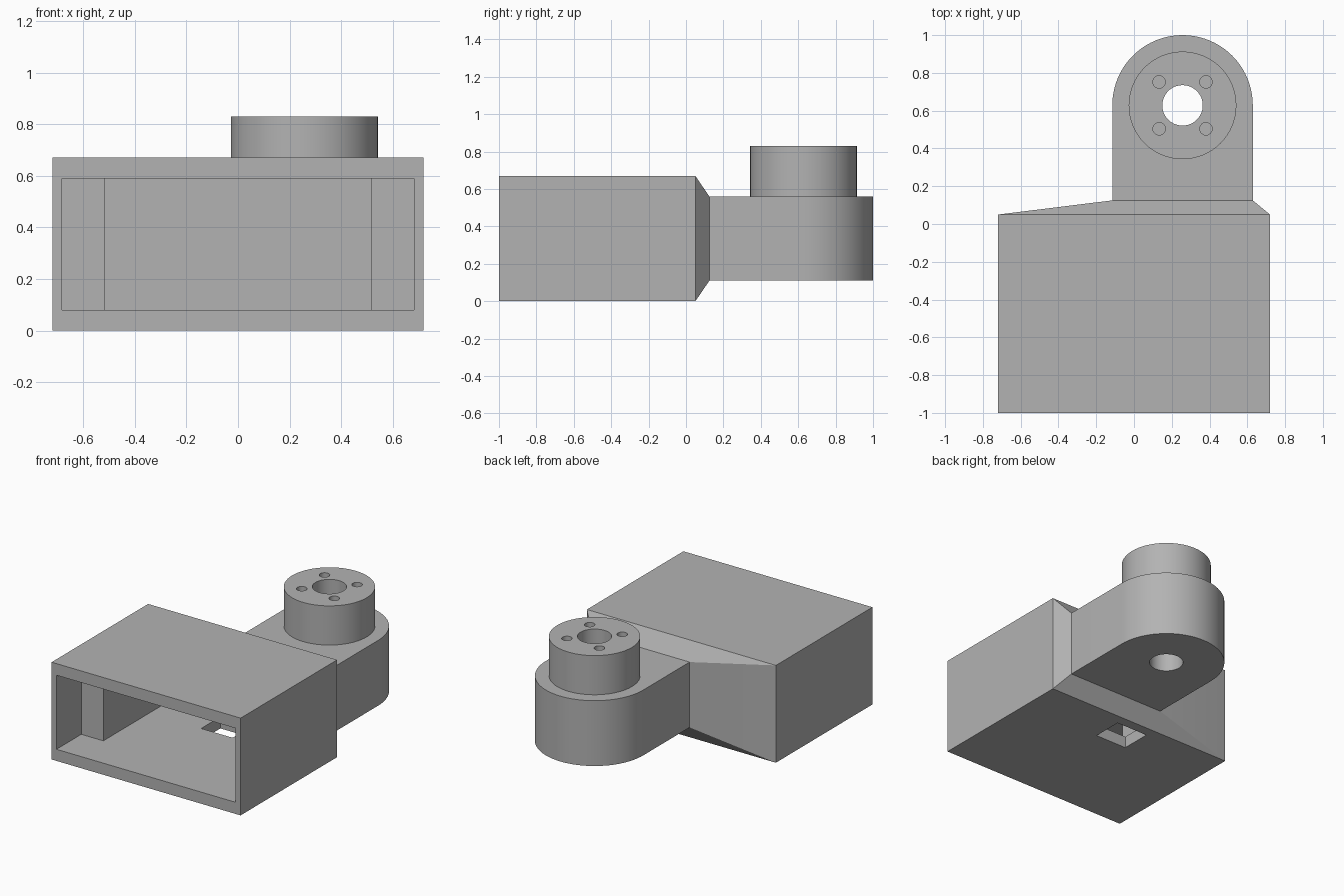
import bpy, bmesh, math

if "Cube" in bpy.data.objects:
    bpy.data.objects.remove(bpy.data.objects["Cube"], do_unlink=True)

GREY = (0.45, 0.45, 0.45, 1)
grey = bpy.data.materials.new("plain_grey")
grey.use_nodes = True
grey.diffuse_color = GREY
grey.node_tree.nodes["Principled BSDF"].inputs["Base Color"].default_value = GREY

CX, CY = 0.257, 0.628          # pivot axis of the arm
ARM_R = 0.372
ARM_Z = (0.11, 0.56)
TOP = 0.83


def loft(name, rings):
    """Closed solid through a list of equal-length point rings."""
    bm = bmesh.new()
    loops = [[bm.verts.new(p) for p in ring] for ring in rings]
    n = len(loops[0])
    for a, b in zip(loops, loops[1:]):
        for i in range(n):
            j = (i + 1) % n
            bm.faces.new((a[i], a[j], b[j], b[i]))
    bm.faces.new(loops[0])
    bm.faces.new(loops[-1])
    bmesh.ops.recalc_face_normals(bm, faces=bm.faces)
    mesh = bpy.data.meshes.new(name)
    bm.to_mesh(mesh)
    bm.free()
    mesh.materials.append(grey)
    ob = bpy.data.objects.new(name, mesh)
    bpy.context.collection.objects.link(ob)
    return ob


def rect(y, x0, x1, z0, z1):
    return [(x0, y, z0), (x1, y, z0), (x1, y, z1), (x0, y, z1)]


def box(name, x0, x1, y0, y1, z0, z1):
    return loft(name, [rect(y, x0, x1, z0, z1) for y in (y0, y1)])


def prism(name, outline, z0, z1):
    return loft(name, [[(x, y, z) for x, y in outline] for z in (z0, z1)])


def arc(x, y, r, start, end, steps):
    return [(x + r * math.cos(start + (end - start) * i / steps),
             y + r * math.sin(start + (end - start) * i / steps))
            for i in range(steps + 1)]


def cylinder(name, x, y, r, z0, z1, sides=64):
    return prism(name, arc(x, y, r, 0, math.tau, sides)[:-1], z0, z1)


def cut(target, cutter):
    """Subtract the cutter from the target and discard it."""
    cutter.hide_render = True
    mod = target.modifiers.new("cut", "BOOLEAN")
    mod.operation, mod.solver, mod.object = "DIFFERENCE", "EXACT", cutter
    bpy.context.view_layer.objects.active = target
    bpy.ops.object.modifier_apply(modifier=mod.name)
    bpy.data.objects.remove(cutter, do_unlink=True)


# Hollow housing with a tapered back end
housing = loft("housing", [
    rect(-1.0, -0.72, 0.72, 0, 0.67),
    rect(0.05, -0.72, 0.72, 0, 0.67),
    rect(0.125, CX - ARM_R, CX + ARM_R, *ARM_Z),
])

# Wide mouth, narrower chamber behind it, and the floor slot
cut(housing, box("mouth_cutter", -0.683, 0.683, -1.1, -0.73, 0.08, 0.59))
cut(housing, box("chamber_cutter", -0.515, 0.515, -0.8, -0.02, 0.08, 0.59))
cut(housing, box("slot_cutter", -0.12, 0.12, -0.23, -0.02, -0.1, 0.2))

# Round-ended arm
arm_outline = [(CX - ARM_R, 0.125), (CX + ARM_R, 0.125)]
arm_outline += arc(CX, CY, ARM_R, 0, math.pi, 40)
arm = prism("arm", arm_outline, *ARM_Z)

# Raised boss
boss = cylinder("boss", CX, CY, 0.285, ARM_Z[1], TOP)

# Central bore through arm and boss
for part in (arm, boss):
    cut(part, cylinder("bore_cutter", CX, CY, 0.107, 0, 1))

# Four screw holes in the boss
for sx in (-1, 1):
    for sy in (-1, 1):
        cut(boss, cylinder("screw_cutter", CX + sx * 0.124, CY + sy * 0.124,
                           0.033, 0.4, 1, 24))

# Smooth the round walls, keep the edges sharp
bpy.ops.object.select_all(action="DESELECT")
for ob in (housing, arm, boss):
    ob.select_set(True)
bpy.context.view_layer.objects.active = housing
bpy.ops.object.shade_smooth_by_angle(angle=math.radians(30))
